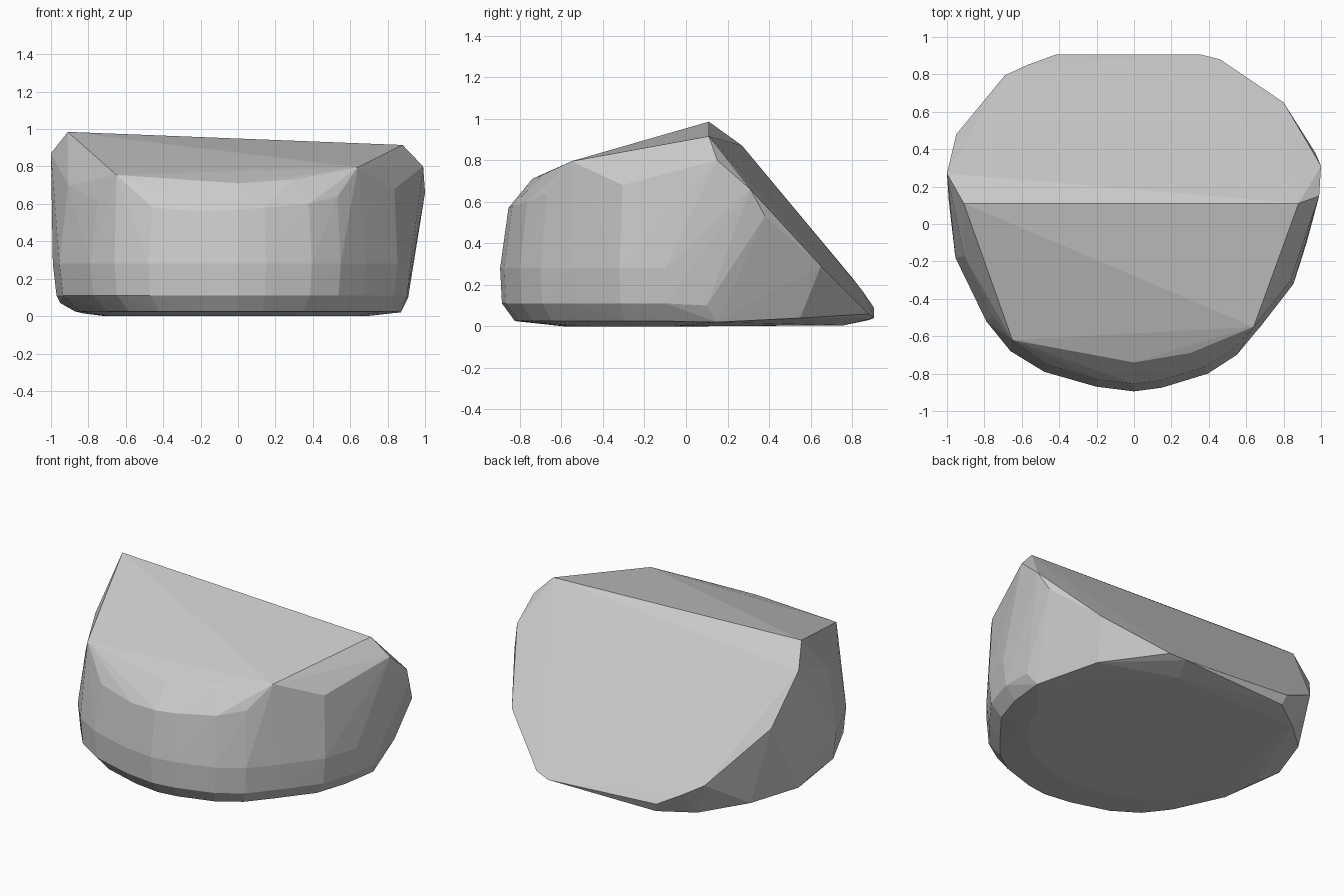
import bpy, bmesh

# Widest outline around the front and sides: x, y, upper height
girdle = [
    (-0.99, 0.12, 0.80), (-0.955, -0.18, 0.70), (-0.79, -0.52, 0.62),
    (-0.66, -0.68, 0.60), (-0.48, -0.79, 0.58), (-0.2, -0.87, 0.56),
    (0.0, -0.895, 0.57), (0.15, -0.875, 0.58), (0.4, -0.8, 0.60),
    (0.56, -0.7, 0.64), (0.7, -0.54, 0.68), (0.88, -0.32, 0.68),
    (0.955, -0.1, 0.72),
]

# Flat-cut crown: ridge, front shoulders and rim of the sloping back face
crown = [
    (-0.91, 0.11, 0.985), (0.88, 0.11, 0.915),
    (-0.65, -0.62, 0.755), (0.64, -0.55, 0.795),
    (0.0, -0.74, 0.71), (0.3, -0.69, 0.73),
    (-1.0, 0.27, 0.87), (0.99, 0.15, 0.80), (1.0, 0.31, 0.66),
    (-0.95, 0.48, 0.56), (-0.69, 0.795, 0.24), (-0.57, 0.85, 0.17),
    (-0.42, 0.905, 0.09), (0.36, 0.905, 0.04), (0.46, 0.88, 0.06),
    (0.8, 0.65, 0.29), (0.97, 0.38, 0.53),
]

# Undercut and base at the back: x, y, z
foot = [
    (-0.95, 0.2, 0.07), (-0.83, 0.52, 0.06), (-0.83, 0.15, 0.015),
    (-0.6, 0.74, 0.02), (-0.4, 0.88, 0.03), (0.3, 0.76, 0.005),
    (0.91, 0.1, 0.10), (0.87, 0.15, 0.02), (0.74, 0.55, 0.04),
]

points = crown + foot
for x, y, top in girdle:
    lean = 0.035 * max(x, 0)                 # right side leans outwards
    points += [
        (x * 0.95, y * 0.955, top),          # shoulder
        (x * (1 - lean), y, 0.28),           # belly
        (x * (0.98 - lean), y * 0.99, 0.11), # lower edge
        (x * 0.88, y * 0.92, 0.025),         # chamfer
        (x * 0.72, y * 0.66, 0.0),           # base
    ]

# Faceted boulder skin
bm = bmesh.new()
verts = [bm.verts.new(p) for p in points]
res = bmesh.ops.convex_hull(bm, input=verts)
junk = {g for g in res["geom_interior"] + res["geom_unused"]
        if isinstance(g, bmesh.types.BMVert)}
bmesh.ops.delete(bm, geom=list(junk), context='VERTS')
bmesh.ops.recalc_face_normals(bm, faces=bm.faces)

mesh = bpy.data.meshes.new("boulder")
bm.to_mesh(mesh)
bm.free()
boulder = bpy.data.objects.new("boulder", mesh)
bpy.context.collection.objects.link(boulder)
